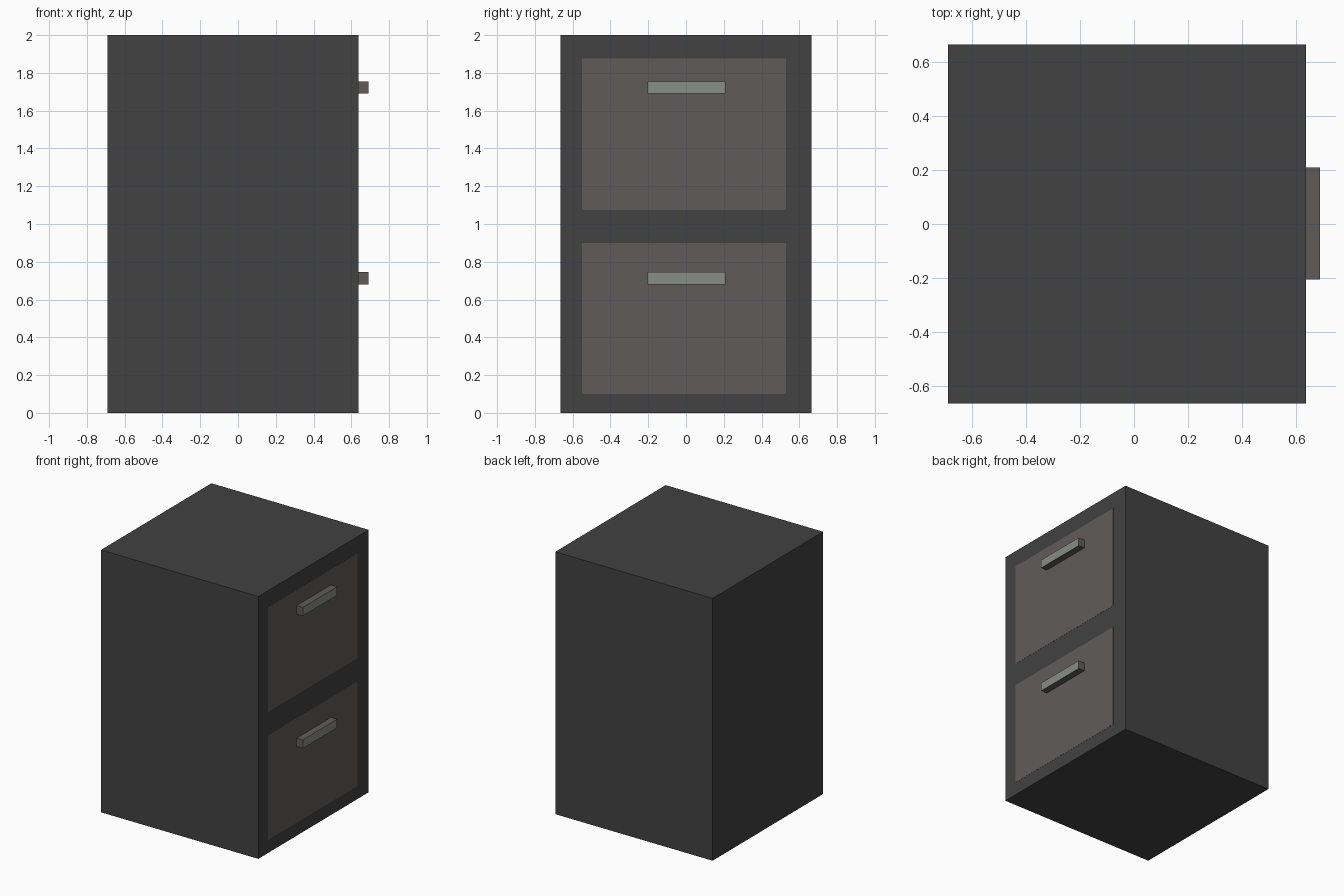
import bpy

if "Cube" in bpy.data.objects:
    bpy.data.objects.remove(bpy.data.objects["Cube"])


def material(name, color):
    m = bpy.data.materials.new(name)
    m.diffuse_color = (*color, 1.0)
    m.use_nodes = True
    m.node_tree.nodes["Principled BSDF"].inputs["Base Color"].default_value = m.diffuse_color
    return m


def box(name, lo, hi, mat):
    bpy.ops.mesh.primitive_cube_add(size=1, location=[(a + b) / 2 for a, b in zip(lo, hi)])
    ob = bpy.context.object
    ob.name = name
    ob.scale = [b - a for a, b in zip(lo, hi)]
    bpy.ops.object.transform_apply(location=False, rotation=False, scale=True)
    ob.data.materials.append(mat)
    return ob


dark = material("dark_metal", (0.054, 0.054, 0.054))
brown = material("drawer_brown", (0.117, 0.105, 0.102))
light = material("handle_grey", (0.25, 0.27, 0.245))

FRONT = 0.637

# Cabinet body
box("cabinet_body", (-0.69, -0.665, 0), (FRONT, 0.665, 2), dark)

# Two drawers: a flush front panel and a bar handle with a lighter face
for label, z in (("lower", 0.10), ("upper", 1.075)):
    box(f"{label}_drawer_front", (FRONT - 0.002, -0.55, z),
        (FRONT + 0.001, 0.53, z + 0.80), brown)
    hz = {"lower": 0.68, "upper": 1.69}[label]
    handle = box(f"{label}_handle", (FRONT, -0.205, hz), (0.69, 0.21, hz + 0.065), brown)
    handle.data.materials.append(light)
    for face in handle.data.polygons:
        if face.normal.x > 0.5:
            face.material_index = 1
